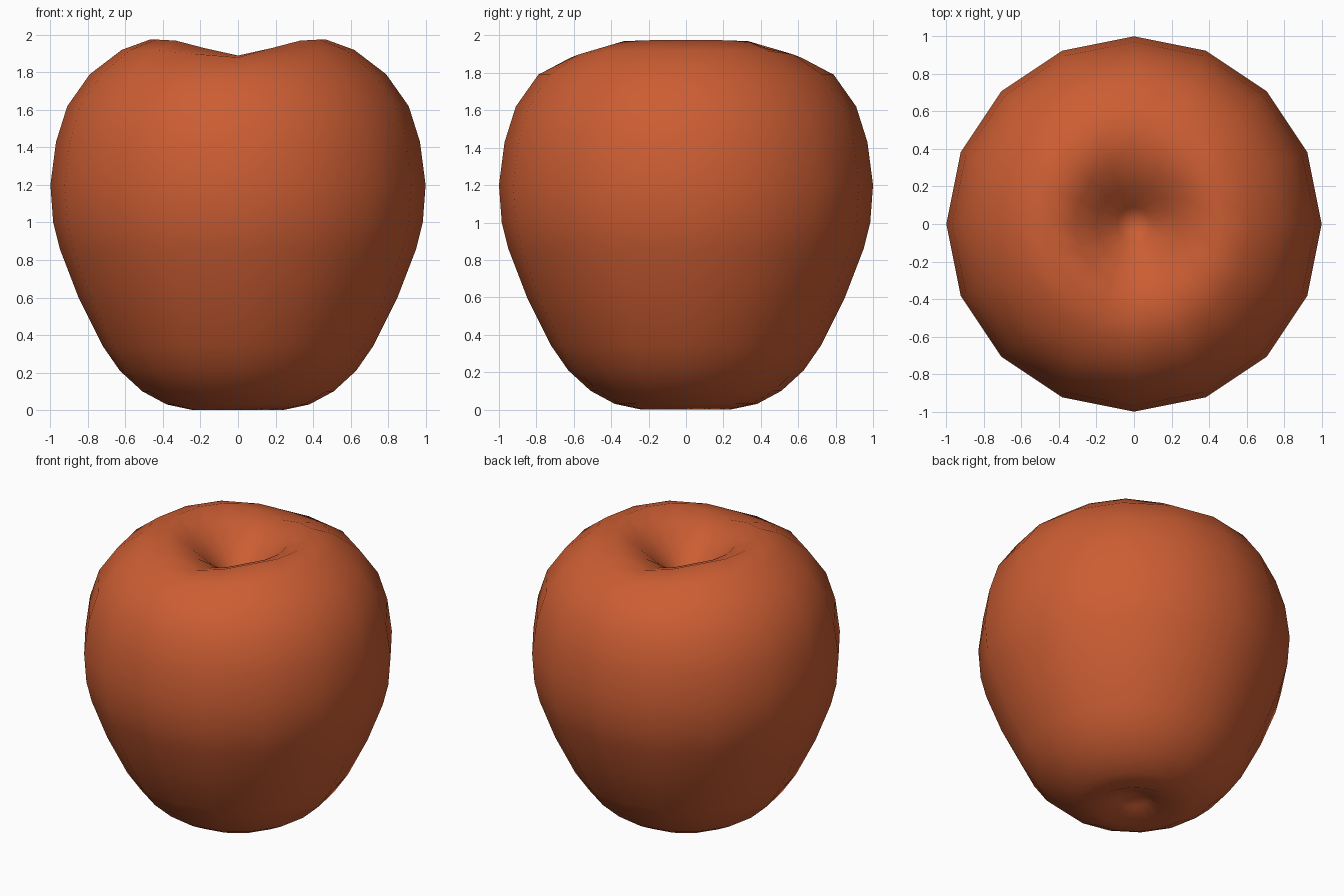
import bpy, bmesh, math

if "Cube" in bpy.data.objects:
    bpy.data.objects.remove(bpy.data.objects["Cube"])

SEGMENTS = 16
# apple half-profile (radius, height), from bottom dimple to stem cavity
PROFILE = [(0.1, 0.06), (0.24, 0.0), (0.38, 0.03), (0.51, 0.1), (0.63, 0.21),
           (0.72, 0.34), (0.85, 0.6), (0.95, 0.86), (0.985, 1.0), (1.0, 1.2),
           (0.97, 1.43), (0.91, 1.62), (0.79, 1.79), (0.62, 1.92), (0.47, 1.975),
           (0.32, 1.91), (0.2, 1.8), (0.09, 1.69)]
BOTTOM, TOP = 0.1, 1.62
# how far the rim sags at the front and back, by profile index
SAG = {13: 0.04, 14: 0.085, 15: 0.06}

bm = bmesh.new()

# rings
rings = []
for i, (r, z) in enumerate(PROFILE):
    ring = []
    for s in range(SEGMENTS):
        a = 2 * math.pi * s / SEGMENTS
        sag = SAG.get(i, 0) * abs(math.sin(a)) ** 8
        ring.append(bm.verts.new((r * math.cos(a), r * math.sin(a), z - sag)))
    rings.append(ring)

# skin between rings, closed at both dimples
low = bm.verts.new((0, 0, BOTTOM))
high = bm.verts.new((0, 0, TOP))
for s in range(SEGMENTS):
    t = (s + 1) % SEGMENTS
    for a, b in zip(rings, rings[1:]):
        bm.faces.new((a[s], a[t], b[t], b[s]))
    bm.faces.new((low, rings[0][t], rings[0][s]))
    bm.faces.new((high, rings[-1][s], rings[-1][t]))
for f in bm.faces:
    f.smooth = True
bmesh.ops.recalc_face_normals(bm, faces=bm.faces)

mesh = bpy.data.meshes.new("apple_body")
bm.to_mesh(mesh)
bm.free()
apple = bpy.data.objects.new("apple_body", mesh)
bpy.context.collection.objects.link(apple)

# single skin colour
skin = bpy.data.materials.new("apple_red_orange")
skin.diffuse_color = (0.6, 0.11, 0.033, 1)
skin.use_nodes = True
skin.node_tree.nodes["Principled BSDF"].inputs["Base Color"].default_value = skin.diffuse_color
mesh.materials.append(skin)
